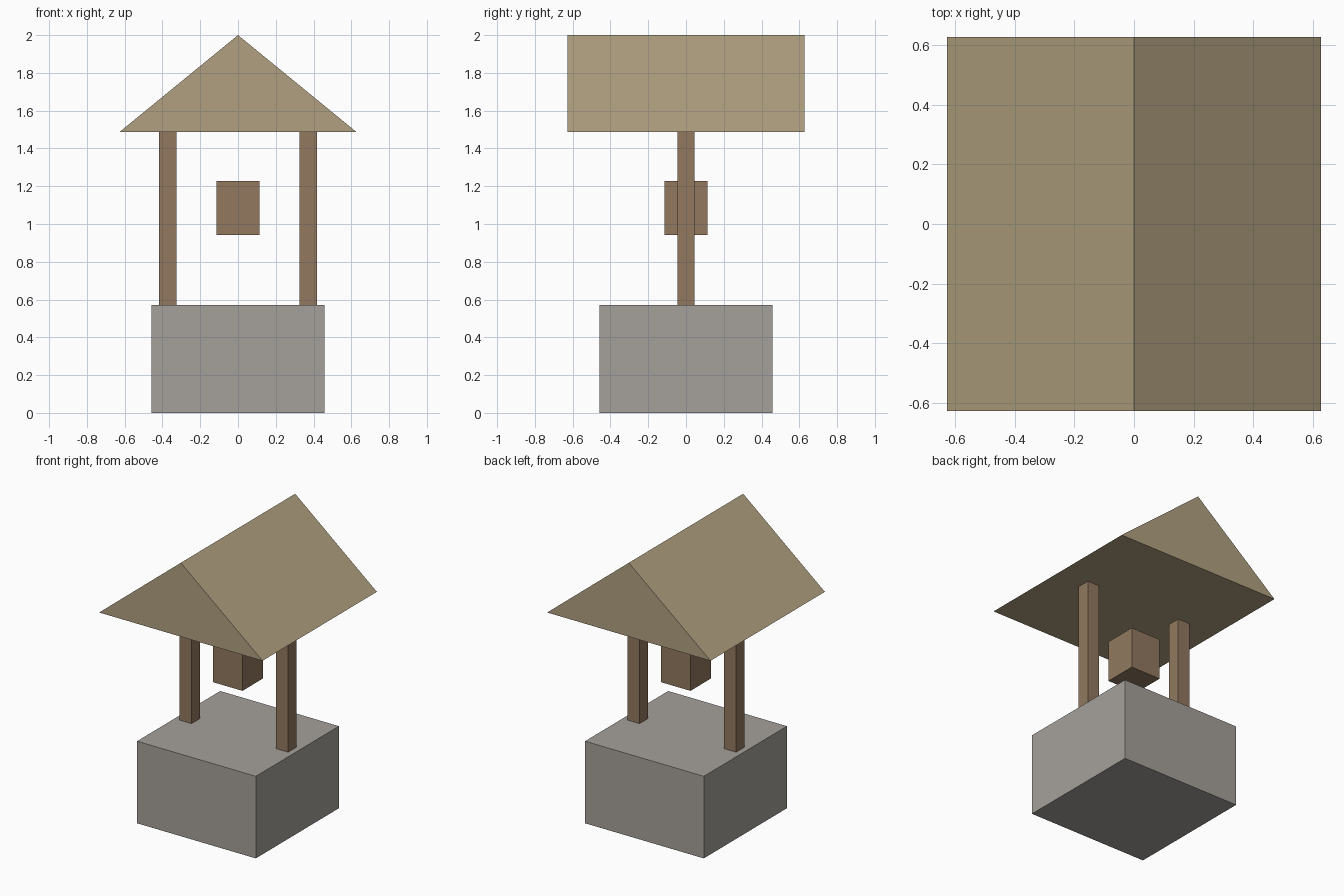
import bpy
import bmesh
from mathutils import Matrix, Vector

if "Cube" in bpy.data.objects:
    bpy.data.objects.remove(bpy.data.objects["Cube"])


def material(name, rgb):
    lin = [(c / 255 / 12.92) if c < 11 else ((c / 255 + 0.055) / 1.055) ** 2.4 for c in rgb]
    m = bpy.data.materials.new(name)
    m.diffuse_color = (*lin, 1.0)
    m.use_nodes = True
    m.node_tree.nodes["Principled BSDF"].inputs["Base Color"].default_value = m.diffuse_color
    return m


STONE = material("grey_stone", (165, 161, 155))
WOOD = material("brown_wood", (145, 121, 95))
THATCH = material("straw_thatch", (176, 160, 128))


def finish(bm, name, mat):
    bmesh.ops.recalc_face_normals(bm, faces=bm.faces)
    mesh = bpy.data.meshes.new(name)
    bm.to_mesh(mesh)
    bm.free()
    mesh.materials.append(mat)
    obj = bpy.data.objects.new(name, mesh)
    bpy.context.collection.objects.link(obj)


def box(name, x, half, z0, z1, mat):
    bm = bmesh.new()
    bmesh.ops.create_cube(bm, size=1, matrix=Matrix.Translation((x, 0, (z0 + z1) / 2))
                          @ Matrix.Diagonal((2 * half, 2 * half, z1 - z0, 1)))
    finish(bm, name, mat)


# Stone well base
box("well_base", 0, 0.457, 0, 0.571, STONE)

# Roof posts
for side, sx in (("left", -1), ("right", 1)):
    box(side + "_post", sx * 0.3714, 0.0457, 0.571, 1.486, WOOD)

# Hanging bucket
box("bucket", 0, 0.1143, 0.943, 1.2286, WOOD)

# Gable roof: triangular profile extruded along y
W, EAVE, RIDGE = 0.6286, 1.486, 2.0
bm = bmesh.new()
gable = bm.faces.new([bm.verts.new(p) for p in ((-W, -W, EAVE), (W, -W, EAVE), (0, -W, RIDGE))])
ext = bmesh.ops.extrude_face_region(bm, geom=[gable], use_keep_orig=True)
bmesh.ops.translate(bm, vec=Vector((0, 2 * W, 0)),
                    verts=[g for g in ext["geom"] if isinstance(g, bmesh.types.BMVert)])
finish(bm, "gable_roof", THATCH)
